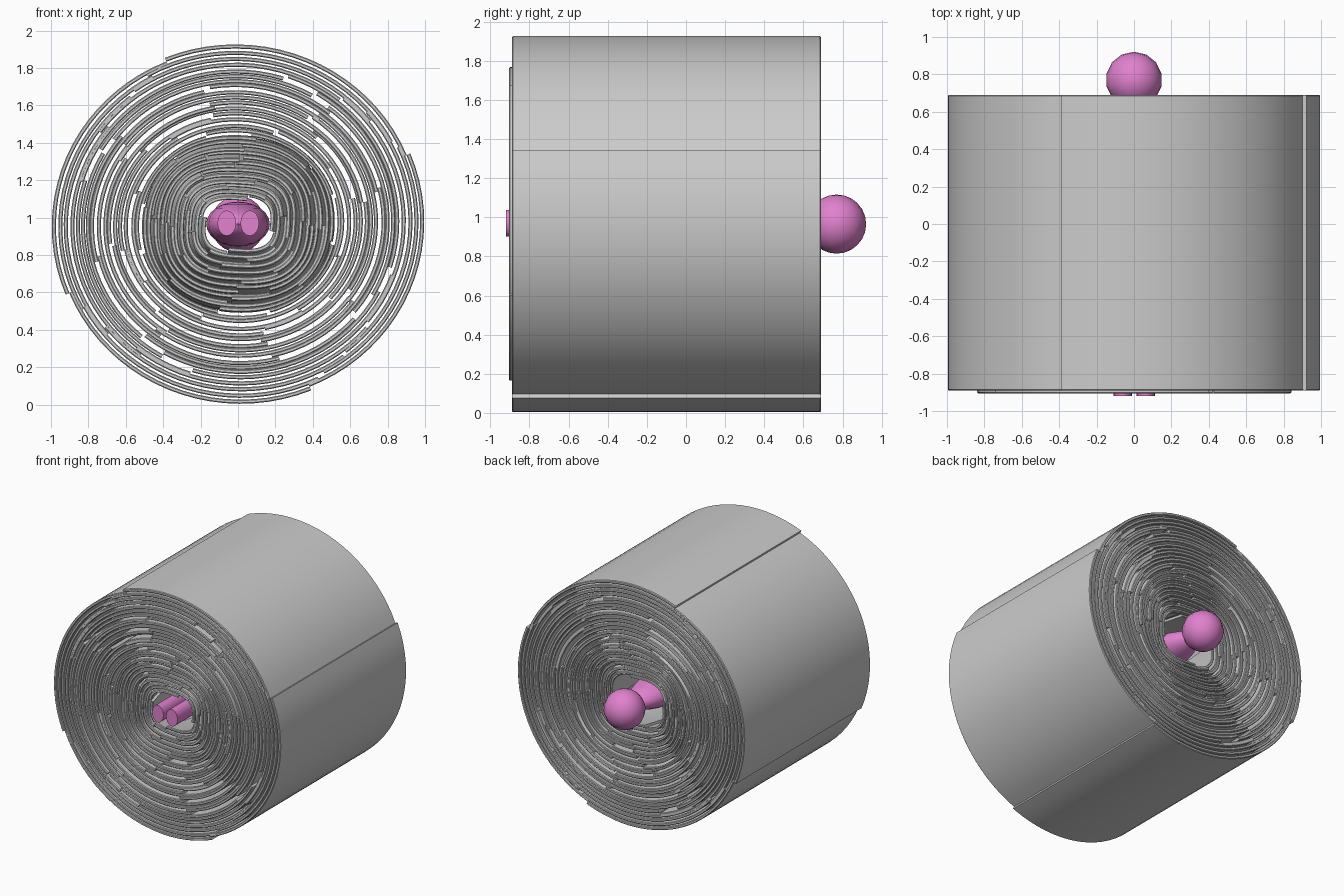
import bpy, bmesh, math, random
from mathutils import Matrix

if "Cube" in bpy.data.objects:
    bpy.data.objects.remove(bpy.data.objects["Cube"])

random.seed(7)
CZ = 0.965          # height of the roll's axis
THICK = 0.022
RINGS = 28
pink = bpy.data.materials.new("pink")
pink.diffuse_color = (0.75, 0.22, 0.62, 1)
pink.use_nodes = True
pink.node_tree.nodes["Principled BSDF"].inputs["Base Color"].default_value = pink.diffuse_color


def finish(bm, name, mat=None, angle=35):
    bmesh.ops.recalc_face_normals(bm, faces=bm.faces)
    me = bpy.data.meshes.new(name)
    bm.to_mesh(me)
    bm.free()
    ob = bpy.data.objects.new(name, me)
    bpy.context.collection.objects.link(ob)
    if mat:
        me.materials.append(mat)
    bpy.context.view_layer.objects.active = ob
    ob.select_set(True)
    bpy.ops.object.shade_smooth_by_angle(angle=math.radians(angle))
    ob.select_set(False)
    return ob


def ring_point(r, a, y):
    # slightly flattened ring, boxier and bulging around the body near the core
    core = max(0.0, 1 - r / 0.55)
    r += 0.16 * core * max(0.0, 1 - (y / 0.85) ** 2)
    n = 2.0 + 0.9 * min(1.0, 2 * core)
    c, s = math.cos(a), math.sin(a)
    k = (abs(c) ** n + abs(s) ** n) ** (-1 / n)
    rz = r * 1.01 - 0.045
    return (r * k * c, y, CZ + rz * k * s)


def sheet(bm, r, grow, a0, a1, y0, y1, ny, steps):
    # curved sheet with chamfered hems, spiralling outward by grow
    ch = 0.005
    ys = [y0 + ch + (y1 - y0 - 2 * ch) * i / (ny - 1) for i in range(ny)]
    outer = [(y0, -ch)] + [(y, 0) for y in ys] + [(y1, -ch)]
    inner = [(y0, ch - THICK)] + [(y, -THICK) for y in ys] + [(y1, ch - THICK)]
    prof = outer + inner[::-1]
    m, h = len(prof), len(outer)
    rows = []
    for j in range(steps + 1):
        t = j / steps
        rows.append([bm.verts.new(ring_point(r + grow * t + d, a0 + (a1 - a0) * t, y))
                     for y, d in prof])
    for p, q in zip(rows, rows[1:]):
        for i in range(m):
            bm.faces.new((p[i], p[(i + 1) % m], q[(i + 1) % m], q[i]))
    for row in (rows[0], rows[-1]):
        for i in range(h - 1):
            bm.faces.new((row[i], row[i + 1], row[m - 2 - i], row[m - 1 - i]))


# Wrapped blankets: nested rings, each of four overlapping sheets
for k in range(RINGS):
    r = 0.98 - k * 0.0295
    core = r < 0.5
    y0, y1 = -0.89, 0.69
    if 0.66 < r < 0.84:
        y0 = -0.905
    elif core:
        y0 += 0.2 * (0.5 - r)
        y1 -= 0.25 * (0.5 - r)
    turn = math.radians(23) if k == 0 else random.uniform(0, math.pi / 2)
    bm = bmesh.new()
    for q in range(4):
        a = turn + q * math.pi / 2
        jit = 0 if k == 0 else random.uniform(-0.004, 0.004)
        lap = 0.0 if k == 0 else random.uniform(-0.05, 0.06)
        sheet(bm, r + jit, 0.021, a, a + math.pi / 2 + lap, y0, y1,
              9 if core else 2, 20)
    finish(bm, f"blanket_layer_{k + 1:02d}")

# Head
bm = bmesh.new()
bmesh.ops.create_uvsphere(bm, u_segments=14, v_segments=12, radius=0.151,
                          matrix=Matrix.Translation((0, 0.77, CZ)))
finish(bm, "head", pink, 40)

# Torso
bm = bmesh.new()
bmesh.ops.create_uvsphere(bm, u_segments=16, v_segments=12, radius=1,
                          matrix=Matrix.Translation((0, 0.25, CZ)) @ Matrix.Diagonal((0.17, 0.42, 0.12, 1)))
finish(bm, "torso", pink, 40)

# Legs with flat oval ends
for side, x in (("left", -0.06), ("right", 0.063)):
    bm = bmesh.new()
    mat = (Matrix.Translation((x, -0.41, CZ + 0.005)) @ Matrix.Diagonal((0.05, 1, 0.068, 1))
           @ Matrix.Rotation(math.pi / 2, 4, 'X'))
    bmesh.ops.create_cone(bm, cap_ends=True, segments=16, radius1=1, radius2=1, depth=1.02, matrix=mat)
    finish(bm, f"{side}_leg", pink, 40)
